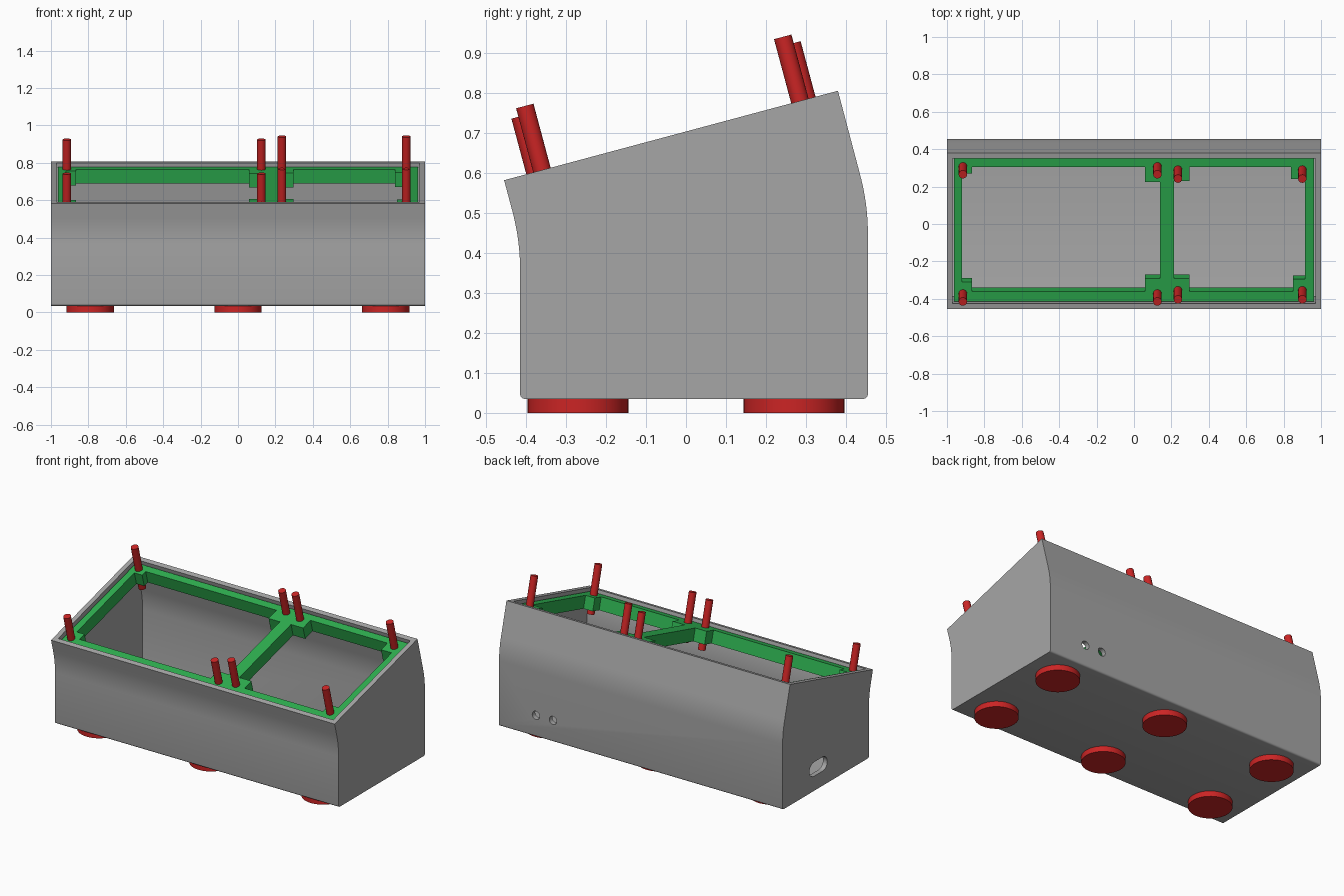
import bpy, bmesh, math
from mathutils import Vector

if "Cube" in bpy.data.objects:
    bpy.data.objects.remove(bpy.data.objects["Cube"])

TILT = math.radians(15)
RIM = Vector((0, -0.455, 0.582))          # front upper edge of the case
C, S = math.cos(TILT), math.sin(TILT)


def material(name, rgb):
    m = bpy.data.materials.new(name)
    m.diffuse_color = (*rgb, 1)
    m.use_nodes = True
    m.node_tree.nodes["Principled BSDF"].inputs["Base Color"].default_value = m.diffuse_color
    return m


GREY = material("case grey", (0.38, 0.38, 0.38))
GREEN = material("frame green", (0.027, 0.43, 0.08))
RED = material("hardware red", (0.60, 0.018, 0.018))


def prism(name, pts, a, b, axis, mat):
    """Extrude a closed outline along x (points are y, z) or z (points are x, y)."""
    bm = bmesh.new()
    make = (lambda p, h: (h, p[0], p[1])) if axis == 'X' else (lambda p, h: (p[0], p[1], h))
    lo = [bm.verts.new(make(p, a)) for p in pts]
    hi = [bm.verts.new(make(p, b)) for p in pts]
    bm.faces.new(lo)
    bm.faces.new(hi)
    for i in range(len(pts)):
        j = (i + 1) % len(pts)
        bm.faces.new((lo[i], lo[j], hi[j], hi[i]))
    bmesh.ops.recalc_face_normals(bm, faces=bm.faces)
    me = bpy.data.meshes.new(name)
    bm.to_mesh(me)
    bm.free()
    ob = bpy.data.objects.new(name, me)
    me.materials.append(mat)
    bpy.context.collection.objects.link(ob)
    return ob


def activate(ob):
    bpy.ops.object.select_all(action='DESELECT')
    ob.select_set(True)
    bpy.context.view_layer.objects.active = ob


def cut(ob, cutters):
    for c in cutters:
        c.hide_render = True
        activate(ob)
        mod = ob.modifiers.new("cut", 'BOOLEAN')
        mod.operation, mod.solver, mod.object = 'DIFFERENCE', 'EXACT', c
        bpy.ops.object.modifier_apply(modifier=mod.name)
        bpy.data.objects.remove(c)


def smooth(ob):
    activate(ob)
    bpy.ops.object.shade_smooth_by_angle(angle=math.radians(30))


def circle(cx, cy, r, n):
    return [(cx + r * math.cos(2 * math.pi * i / n), cy + r * math.sin(2 * math.pi * i / n))
            for i in range(n)]


def tilt(ob):
    """Place a part modelled flat onto the sloping top."""
    ob.rotation_euler.x = TILT
    ob.location = RIM


def case_outline(t, lift, corner):
    """Side outline of the case, inset by t and raised by lift at the open top."""
    y0, y1, z0, R, n = -0.415 + t, 0.455 - t, 0.035 + t, 0.57, 10
    pts = []
    for k in range(5):                    # rounded lower front edge
        a = math.pi * 1.5 - k * math.pi / 8
        pts.append((y0 + corner + corner * math.cos(a), z0 + corner + corner * math.sin(a)))
    for k in range(n + 1):                # front flares outward
        a, r = TILT * k / n, R + t
        pts.append((-0.415 - R + r * math.cos(a), 0.3575 + r * math.sin(a)))
    for u in (t, 0.8645 - t):             # sloping top
        pts.append((RIM.y + u * C - lift * S, RIM.z + u * S + lift * C))
    for k in range(n, -1, -1):            # back leans inward
        a, r = TILT * k / n, R - t
        pts.append((0.455 - R + r * math.cos(a), 0.448 + r * math.sin(a)))
    for k in range(5):                    # rounded lower back edge
        a = -k * math.pi / 8
        pts.append((y1 - corner + corner * math.cos(a), z0 + corner + corner * math.sin(a)))
    return pts


# Hollow case with wall openings
case = prism("case", case_outline(0, 0, 0.012), -1, 1, 'X', GREY)
cavity = prism("cavity_cutter", case_outline(0.03, 0.06, 0.006), -0.97, 0.97, 'X', GREY)
slot = prism("slot_cutter",
             [(0.05 + 0.094 * 1 + 0.045 * math.cos(a) - 0.005, 0.173 + 0.045 * math.sin(a))
              for a in [-math.pi / 2 + math.pi * k / 12 for k in range(13)]] +
             [(0.05 + 0.045 * math.cos(a), 0.173 + 0.045 * math.sin(a))
              for a in [math.pi / 2 + math.pi * k / 12 for k in range(13)]],
             -1.1, -0.9, 'X', GREY)
holes = []
for x in (0.62, 0.74):
    h = prism("hole_cutter", circle(0, 0, 0.026, 24), -0.1, 0.1, 'Z', GREY)
    h.rotation_euler.x = math.pi / 2
    h.location = (x, 0.45, 0.172)
    holes.append(h)
bpy.context.view_layer.update()
cut(case, [cavity, slot] + holes)
smooth(case)


def window(x0, x1, y0, y1, bl, br, tr, tl):
    """Rectangular opening with a notch (width, depth) left solid in each corner."""
    return [(x0 + bl[0], y0), (x1 - br[0], y0), (x1 - br[0], y0 + br[1]), (x1, y0 + br[1]),
            (x1, y1 - tr[1]), (x1 - tr[0], y1 - tr[1]), (x1 - tr[0], y1), (x0 + tl[0], y1),
            (x0 + tl[0], y1 - tl[1]), (x0, y1 - tl[1]), (x0, y0 + bl[1]), (x0 + bl[0], y0 + bl[1])]


# Inner frame with corner bosses and a divider
frame = prism("inner_frame", [(-0.962, 0.038), (0.962, 0.038), (0.962, 0.828), (-0.962, 0.828)],
              -0.10, -0.02, 'Z', GREEN)
cut(frame, [
    prism("left_window", window(-0.92, 0.138, 0.093, 0.782, (0.055, 0.052), (0.08, 0.072),
                                (0.08, 0.083), (0.055, 0.037)), -0.2, 0.1, 'Z', GREEN),
    prism("right_window", window(0.213, 0.915, 0.093, 0.782, (0.085, 0.072), (0.065, 0.067),
                                 (0.075, 0.067), (0.085, 0.078)), -0.2, 0.1, 'Z', GREEN)])
tilt(frame)

# Pins through the frame bosses: x, front u, back u, top height
for x, front, back, top in ((-0.915, 0.080, 0.784, 0.144), (0.125, 0.080, 0.784, 0.144),
                            (0.235, 0.098, 0.766, 0.166), (0.90, 0.098, 0.766, 0.166)):
    for side, u in (("front", front), ("back", back)):
        pin = prism(side + "_pin", circle(x, u, 0.0225, 24), top - 0.30, top, 'Z', RED)
        tilt(pin)
        smooth(pin)

# Round feet
for x in (-0.79, 0, 0.79):
    for y in (-0.27, 0.27):
        smooth(prism("foot", circle(x, y, 0.126, 48), 0, 0.035, 'Z', RED))
